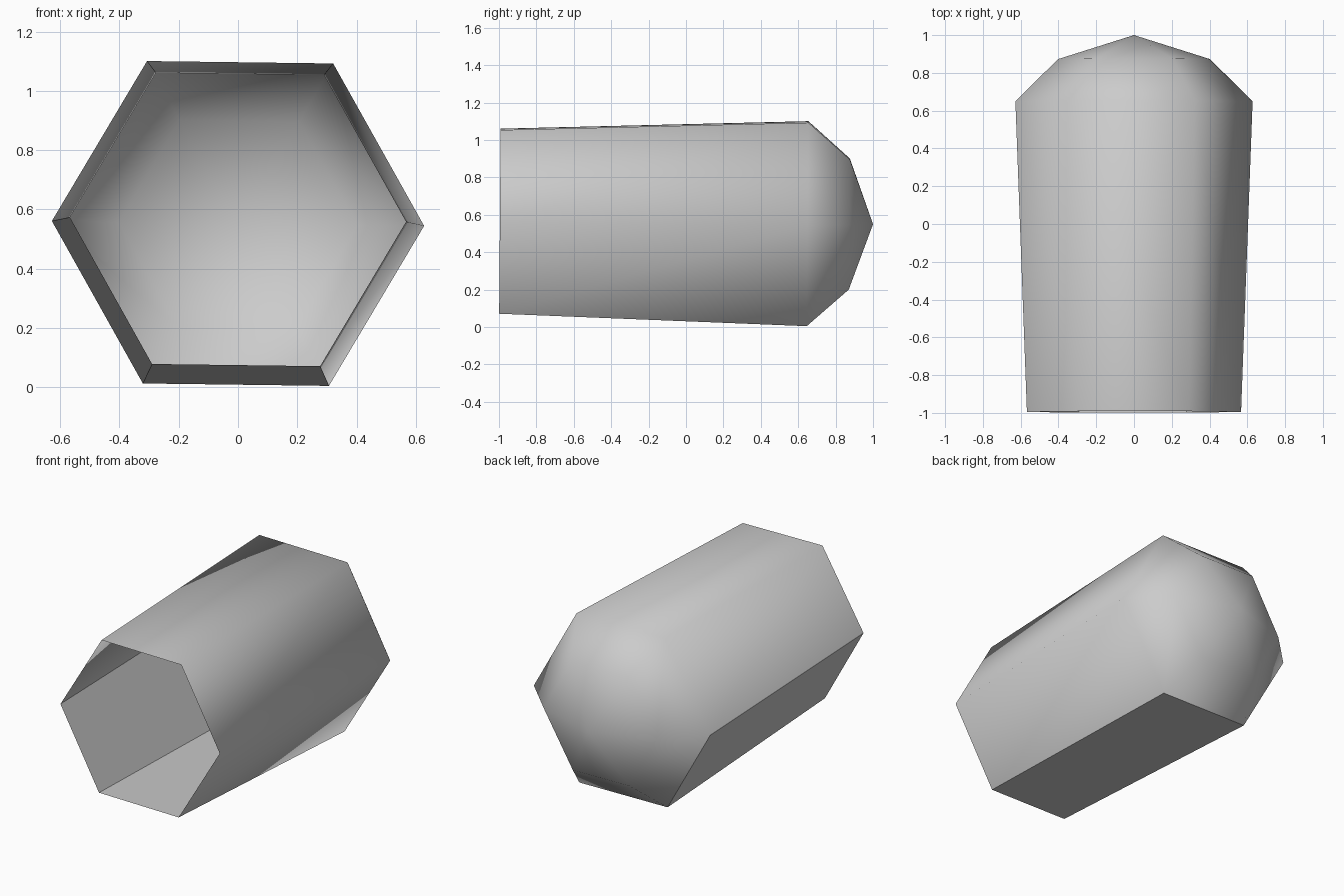
import bpy, bmesh, math
from mathutils import Matrix, Vector

cube = bpy.data.objects.get("Cube")
if cube:
    bpy.data.objects.remove(cube, do_unlink=True)

# Plain grey material
grey = bpy.data.materials.new("plain grey")
grey.use_nodes = True
colour = (0.6, 0.6, 0.6, 1)
grey.diffuse_color = colour
grey.node_tree.nodes["Principled BSDF"].inputs["Base Color"].default_value = colour

SIDES = 6
TWIST = math.radians(-0.75)
# Distance along the axis and radius, from the open mouth to the domed end
PROFILE = [(-0.995, 0.567), (0.65, 0.628), (0.873, 0.402)]
TIP = 1.0
# The axis dips slightly towards the domed end
place = Matrix.Translation((0, 0, 0.558)) @ Matrix.Rotation(-0.008, 4, 'X')

bm = bmesh.new()
rings = []
for y, radius in PROFILE:
    ring = []
    for i in range(SIDES):
        a = TWIST + math.tau * i / SIDES
        point = Vector((radius * math.cos(a), y, radius * math.sin(a)))
        ring.append(bm.verts.new(place @ point))
    rings.append(ring)
tip = bm.verts.new(place @ Vector((0, TIP, 0)))

# Walls and dome, smooth except for two flat lower walls
for level, (near, far) in enumerate(zip(rings, rings[1:])):
    for i in range(SIDES):
        j = (i + 1) % SIDES
        face = bm.faces.new((near[i], near[j], far[j], far[i]))
        face.smooth = not (level == 0 and i in (3, 4))
for i in range(SIDES):
    bm.faces.new((rings[-1][i], rings[-1][(i + 1) % SIDES], tip)).smooth = True

bmesh.ops.recalc_face_normals(bm, faces=bm.faces[:])
mesh = bpy.data.meshes.new("hexagonal_shell")
bm.to_mesh(mesh)
bm.free()
mesh.materials.append(grey)
shell = bpy.data.objects.new("hexagonal_shell", mesh)
bpy.context.collection.objects.link(shell)
